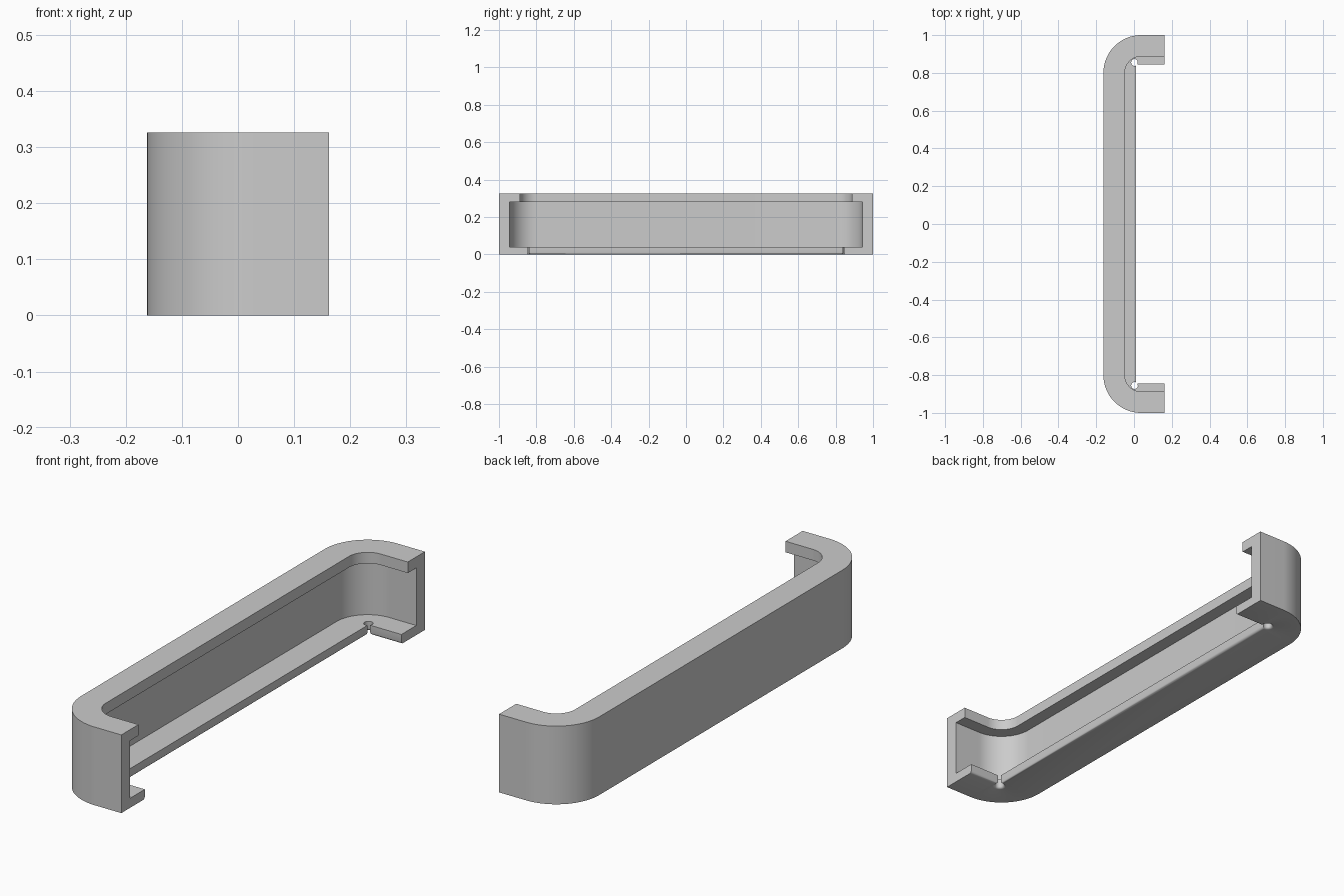
import bpy, bmesh, math

cube = bpy.data.objects.get("Cube")
if cube:
    bpy.data.objects.remove(cube, do_unlink=True)

# Main sizes
HALF_X, HALF_Y, HEIGHT = 0.162, 1.0, 0.326
RADIUS, STEPS = 0.2, 32
WALL, RIM = 0.057, 0.113             # insets of wall and top rim
FLOOR_Z, RIM_Z = 0.04, 0.28
FLOOR_X, FLOOR_Y = 0.01, 0.845       # free edges of the bottom flange
HOLE_X, HOLE_Y, HOLE_R = 0.003, 0.855, 0.018
ROUND = 0.01                         # rounding below the flange edge


def mirrored(half):
    """Complete a half outline by reflecting it front to back."""
    return half + [(x, -y) for x, y in reversed(half)]


def u_outline(inset):
    """U-shaped outline with rounded corners, inset from the outside."""
    cx, cy, r = RADIUS - HALF_X, HALF_Y - RADIUS, RADIUS - inset
    half = [(HALF_X, HALF_Y - inset)]
    for k in range(STEPS + 1):
        a = math.pi / 2 * (1 + k / STEPS)
        half.append((cx + r * math.cos(a), cy + r * math.sin(a)))
    return mirrored(half)


def flange_outline(grow):
    """Free edge of the bottom flange, with a round relief in each corner."""
    r = HOLE_R + grow
    start = math.asin((FLOOR_Y + grow - HOLE_Y) / r)
    end = 2 * math.pi - math.acos((FLOOR_X - grow - HOLE_X) / r)
    half = [(HALF_X, FLOOR_Y + grow)]
    for k in range(STEPS + 1):
        a = start + (end - start) * k / STEPS
        half.append((HOLE_X + r * math.cos(a), HOLE_Y + r * math.sin(a)))
    return mirrored(half)


# Outlines in order around the channel cross-section
loops = [
    (u_outline(0), 0), (u_outline(0), HEIGHT),
    (u_outline(RIM), HEIGHT), (u_outline(RIM), RIM_Z),
    (u_outline(WALL), RIM_Z), (u_outline(WALL), FLOOR_Z),
    (flange_outline(0), FLOOR_Z),
]
for k in range(4):
    a = math.pi / 2 * k / 3
    loops.append((flange_outline(ROUND * (1 - math.cos(a))),
                  ROUND * (1 - math.sin(a))))

# Channel skin and its two flat end faces
bm = bmesh.new()
rings = [[bm.verts.new((x, y, z)) for x, y in pts] for pts, z in loops]
for i, ring in enumerate(rings):
    following = rings[(i + 1) % len(rings)]
    for j in range(len(ring) - 1):
        bm.faces.new((ring[j], ring[j + 1], following[j + 1], following[j]))
for j in (0, -1):
    bm.faces.new([ring[j] for ring in rings])
bmesh.ops.recalc_face_normals(bm, faces=bm.faces)
mesh = bpy.data.meshes.new("channel_cover")
bm.to_mesh(mesh)
bm.free()

# Plain grey material
grey = bpy.data.materials.new("light_grey")
grey.use_nodes = True
colour = (0.6, 0.6, 0.6, 1)
grey.diffuse_color = colour
grey.node_tree.nodes["Principled BSDF"].inputs["Base Color"].default_value = colour
mesh.materials.append(grey)

cover = bpy.data.objects.new("channel_cover", mesh)
bpy.context.collection.objects.link(cover)
bpy.context.view_layer.objects.active = cover
cover.select_set(True)
bpy.ops.object.shade_smooth_by_angle(angle=math.radians(35))
